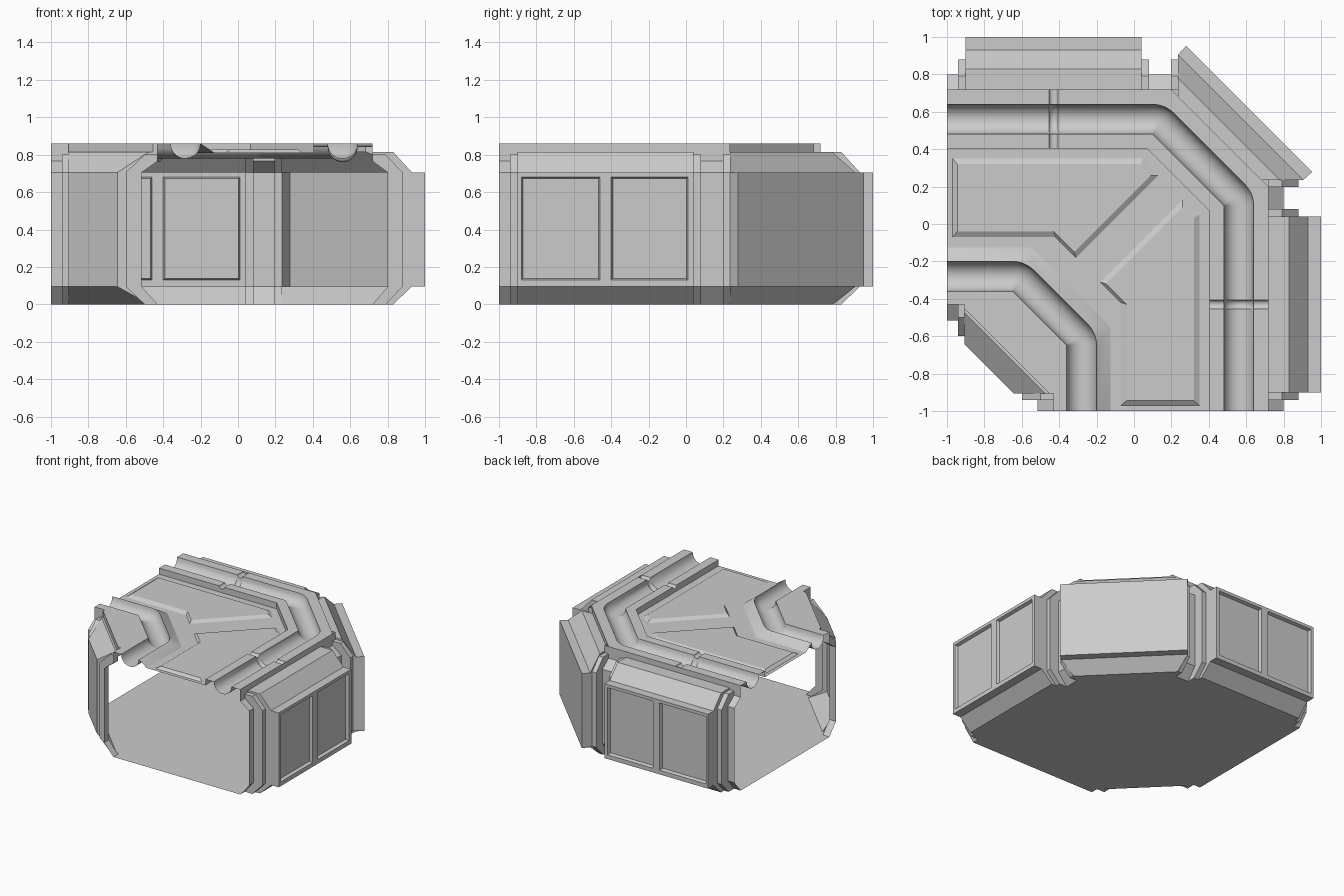
import bpy, bmesh
from math import sin, cos, pi, sqrt

if "Cube" in bpy.data.objects:
    bpy.data.objects.remove(bpy.data.objects["Cube"])

R2 = sqrt(2)


def build(name, polys, key, windows=False, smooth=False):
    """Make half a part, mirror it over the x = y diagonal, weld and orient it."""
    bm = bmesh.new()
    for poly in polys:
        for pts in (poly, [(p[1], p[0], p[2]) for p in reversed(poly)]):
            clean = []
            for p in pts:
                if all(sum((a - b) ** 2 for a, b in zip(p, q)) > 1e-8 for q in clean):
                    clean.append(p)
            if len(clean) > 2:
                bm.faces.new([bm.verts.new(p) for p in clean])
    bmesh.ops.remove_doubles(bm, verts=bm.verts, dist=0.0005)
    bmesh.ops.recalc_face_normals(bm, faces=bm.faces)
    if sum(key(f) * f.calc_area() for f in bm.faces) < 0:
        bmesh.ops.reverse_faces(bm, faces=bm.faces)
    if windows:
        # recessed window panes with bevelled frames
        for f in list(bm.faces):
            c = f.calc_center_median()
            if max(c.x, c.y) > 0.999 and abs(c.z - 0.405) < 0.01 and 0.21 < f.calc_area() < 0.25:
                bmesh.ops.inset_region(bm, faces=[f], thickness=0.012, depth=-0.025)
    me = bpy.data.meshes.new(name)
    bm.to_mesh(me)
    bm.free()
    ob = bpy.data.objects.new(name, me)
    bpy.context.collection.objects.link(ob)
    if smooth:
        bpy.ops.object.select_all(action='DESELECT')
        bpy.context.view_layer.objects.active = ob
        ob.select_set(True)
        bpy.ops.object.shade_smooth_by_angle(angle=0.6)
    return ob


def loft(rows):
    return [[a[i], a[i + 1], b[i + 1], b[i]]
            for a, b in zip(rows, rows[1:]) for i in range(len(a) - 1)]


def profile(a, c, d, o, zb):
    """Wall outline from ceiling edge to floor edge as (offset, z)."""
    return [(a, 0.86), (a, zb), (c, zb), (d, 0.705), (o, 0.705), (o, 0.68),
            (o, 0.13), (o, 0.095), (d, 0.095), (c, 0.0), (a, 0.0)]


def straight(x, prof):
    return [(x, v, z) for v, z in prof]


def mid(prof):
    return [(s / 2, s / 2, z) for s, z in prof]


def outward(f):
    c = f.calc_center_median()
    return f.normal.x * c.x + f.normal.y * c.y


def upward(f):
    return f.normal.z


# outer wall: post, rib, window wall, rib, post, rib, plain diagonal wall
post = profile(0.72, 0.72, 0.80, 0.80, 0.765)
rib = profile(0.72, 0.79, 0.88, 0.88, 0.80)
wall = profile(0.72, 0.83, 0.93, 1.0, 0.815)
diag = profile(0.918, 1.015, 1.14, 1.23, 0.815)
rows = [straight(x, p) for x, p in (
    (-1, post), (-0.94, post), (-0.94, rib), (-0.9, rib), (-0.9, wall),
    (-0.88, wall), (-0.46, wall), (-0.40, wall), (0.01, wall), (0.04, wall),
    (0.04, rib), (0.08, rib), (0.08, post), (0.198, post), (0.198, rib), (0.235, rib))]
start = []
for s, z in diag:
    x = 0.278 if s == 1.23 else 0.235
    start.append((x, s - x, z))
rows += [start, mid(diag)]
outer_rows = rows
build("outer_wall", loft(rows), outward, windows=True)

# inner corner wall
ipost = profile(-0.43, -0.43, -0.515, -0.515, 0.765)
irib = profile(-0.43, -0.50, -0.60, -0.60, 0.80)
idiag = profile(-1.36, -1.38, -1.55, -1.55, 0.815)
inner_rows = [straight(x, p) for x, p in (
    (-1, ipost), (-0.94, ipost), (-0.94, irib), (-0.905, irib))]
inner_rows += [[(-0.905, s + 0.905, z) for s, z in idiag], mid(idiag)]
build("inner_wall", loft(inner_rows), outward)

# floor
floor = [r[-1] for r in outer_rows] + [r[-1] for r in reversed(inner_rows)]
build("floor", [floor], lambda f: -f.normal.z)


def bend_path(v, z, c, v0, v1, groove=False):
    """Line at offset v that turns 45 degrees; rounded between v0 and v1."""
    corner = lambda w: (R2 - 1) * w + c
    pts = [(-1, v, z)]
    if groove:
        pts += [(-0.43 - 0.024 * cos(pi * i / 6), v, z - 0.02 * sin(pi * i / 6))
                for i in range(7)]
    for i in range(7):
        a = pi / 4 * i / 6
        if v0 < v < v1:
            r = v - v0
            pts.append((corner(v0) + r * sin(a), v0 + r * cos(a), z))
        else:
            pts.append((corner(v), v, z))
    s = R2 * v + c
    return pts + [(s / 2, s / 2, z)]


def channel(vc, r=0.08, n=10):
    return [(vc - r * cos(pi * i / n), 0.86 - r * sin(pi * i / n)) for i in range(n + 1)]


# outer ceiling trim with half-round channel and small cross groove
section = [(0.405, 0.86)] + channel(0.56) + [(0.72, 0.86)]
rows = [bend_path(v, z, -0.10, 0.48, 0.7, True) for v, z in section]
rows.insert(0, [(p[0], p[1], 0.81) for p in rows[0]])
build("outer_ceiling_channel", loft(rows), upward, smooth=True)

# inner ceiling channel with sloped border
section = [(-0.125, 0.81)] + channel(-0.28)[::-1]
rows = [bend_path(v, z, -0.50, -0.36, -0.15) for v, z in section]
edge = rows[-1]
build("inner_ceiling_channel", loft(rows), upward, smooth=True)

# flat roof corner between inner channel and inner wall
cap = edge + [r[0] for r in reversed(inner_rows)]
build("inner_roof_corner", [cap], upward)

# sunken ceiling panel
panel = bend_path(0.405, 0.81, -0.10, 1, 1) + bend_path(-0.125, 0.81, -0.50, 1, 1)[::-1]
build("ceiling_panel", [panel], upward)

# raised pads with bevelled edges on the panel
low = [(-0.97, 0.35), (0.05, 0.35), (0.13, 0.26), (-0.31, -0.18), (-0.42, -0.07), (-0.97, -0.07)]
top = [(-0.945, 0.32), (0.035, 0.32), (0.09, 0.26), (-0.32, -0.15), (-0.43, -0.04), (-0.945, -0.04)]
low = [(x, y, 0.81) for x, y in low]
top = [(x, y, 0.828) for x, y in top]
sides = loft([low + low[:1], top + top[:1]])
build("ceiling_pads", sides + [top], upward)
